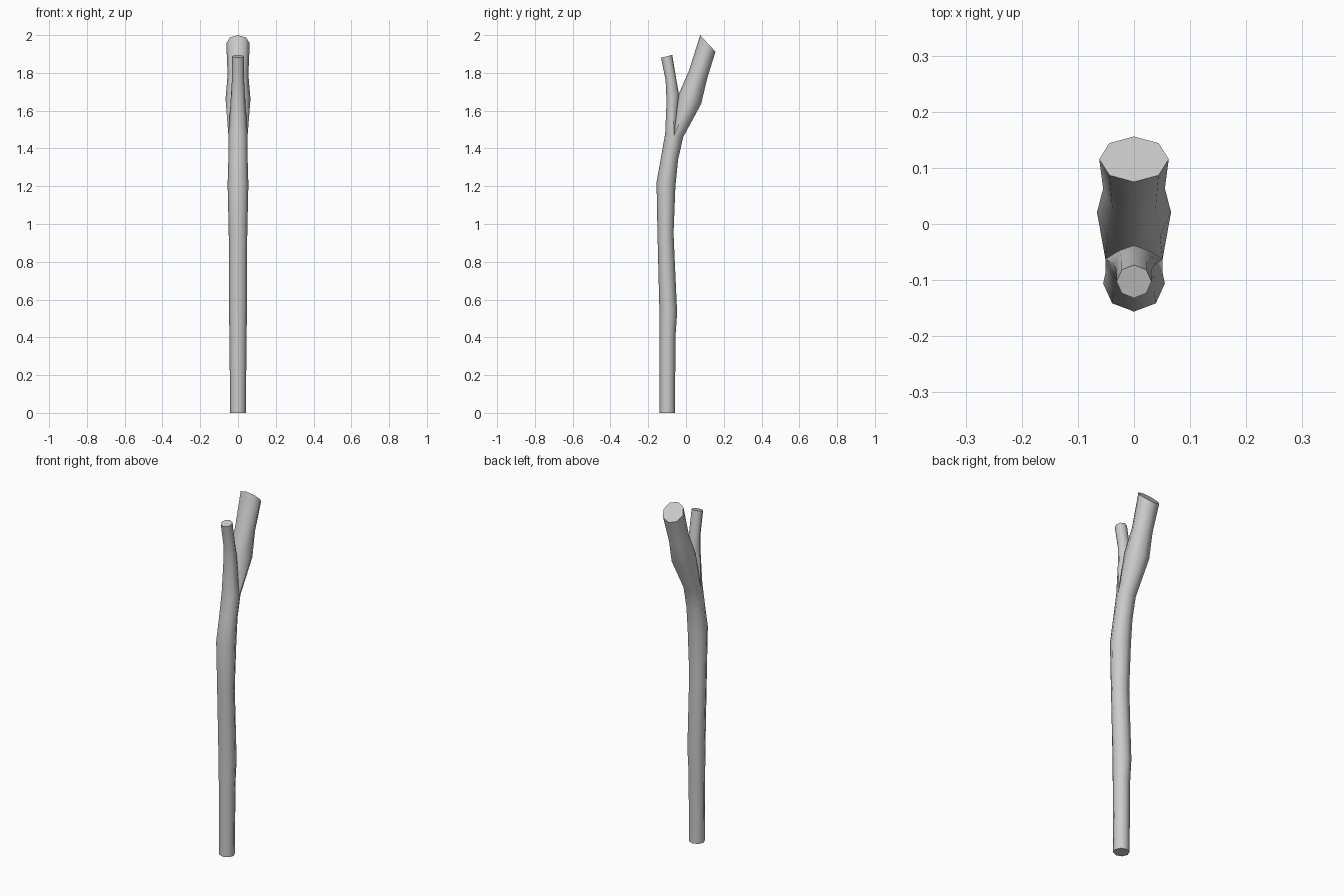
import bpy, bmesh, math

if "Cube" in bpy.data.objects:
    bpy.data.objects.remove(bpy.data.objects["Cube"])

bm = bmesh.new()
N = 8


def ring(yf, zf, yb, zb, rx):
    """Eight-sided tilted ring from its front point, back point and half width."""
    verts = []
    for i in range(N):
        a = 2 * math.pi * i / N
        c, s = math.cos(a), math.sin(a)
        verts.append(bm.verts.new((rx * c, (yf + yb) / 2 + s * (yb - yf) / 2,
                                   (zf + zb) / 2 + s * (zb - zf) / 2)))
    return verts


def bridge(lower, upper, indices=range(N)):
    for i in indices:
        j = (i + 1) % N
        bm.faces.new((lower[i], lower[j], upper[j], upper[i]))


def tube(rings):
    for lower, upper in zip(rings, rings[1:]):
        bridge(lower, upper)


# Trunk
trunk = [ring(*r) for r in (
    (-0.14, 0.0, -0.058, 0.0, 0.042),
    (-0.14, 0.40, -0.056, 0.40, 0.045),
    (-0.141, 0.55, -0.047, 0.53, 0.048),
    (-0.151, 0.95, -0.066, 0.95, 0.049),
    (-0.156, 1.22, -0.056, 1.20, 0.055),
    (-0.133, 1.35, -0.042, 1.34, 0.051),
    (-0.11, 1.48, -0.015, 1.46, 0.051),
)]
tube(trunk)
bm.faces.new(trunk[0][::-1])

# Thick branch, leaning back, with a slanted cut
thick = [ring(*r) for r in (
    (-0.038, 1.69, 0.08, 1.635, 0.066),
    (0.015, 1.81, 0.112, 1.77, 0.055),
    (0.075, 2.0, 0.156, 1.912, 0.062),
)]

# Thin branch, leaning forward
thin = [ring(*r) for r in (
    (-0.103, 1.65, -0.038, 1.69, 0.038),
    (-0.108, 1.76, -0.052, 1.77, 0.032),
    (-0.132, 1.88, -0.073, 1.895, 0.031),
)]

# Fork: both branches share the crotch point
crotch = thick[0][6]
bm.verts.remove(thin[0][2])
thin[0][2] = crotch
for branch in (thick, thin):
    tube(branch)
    bm.faces.new(branch[-1])
top = trunk[-1]
bridge(top, thick[0], range(0, 4))
bridge(top, thin[0], range(4, 8))
for side, inner_thick, inner_thin in ((0, 7, 1), (4, 5, 3)):
    bm.faces.new((top[side], thick[0][side], thick[0][inner_thick], crotch))
    bm.faces.new((top[side], crotch, thin[0][inner_thin], thin[0][side]))

bmesh.ops.recalc_face_normals(bm, faces=bm.faces)
mesh = bpy.data.meshes.new("forked_stick")
bm.to_mesh(mesh)
bm.free()
stick = bpy.data.objects.new("forked_stick", mesh)
bpy.context.collection.objects.link(stick)
bpy.context.view_layer.objects.active = stick
stick.select_set(True)
bpy.ops.object.shade_smooth_by_angle(angle=math.radians(52))
